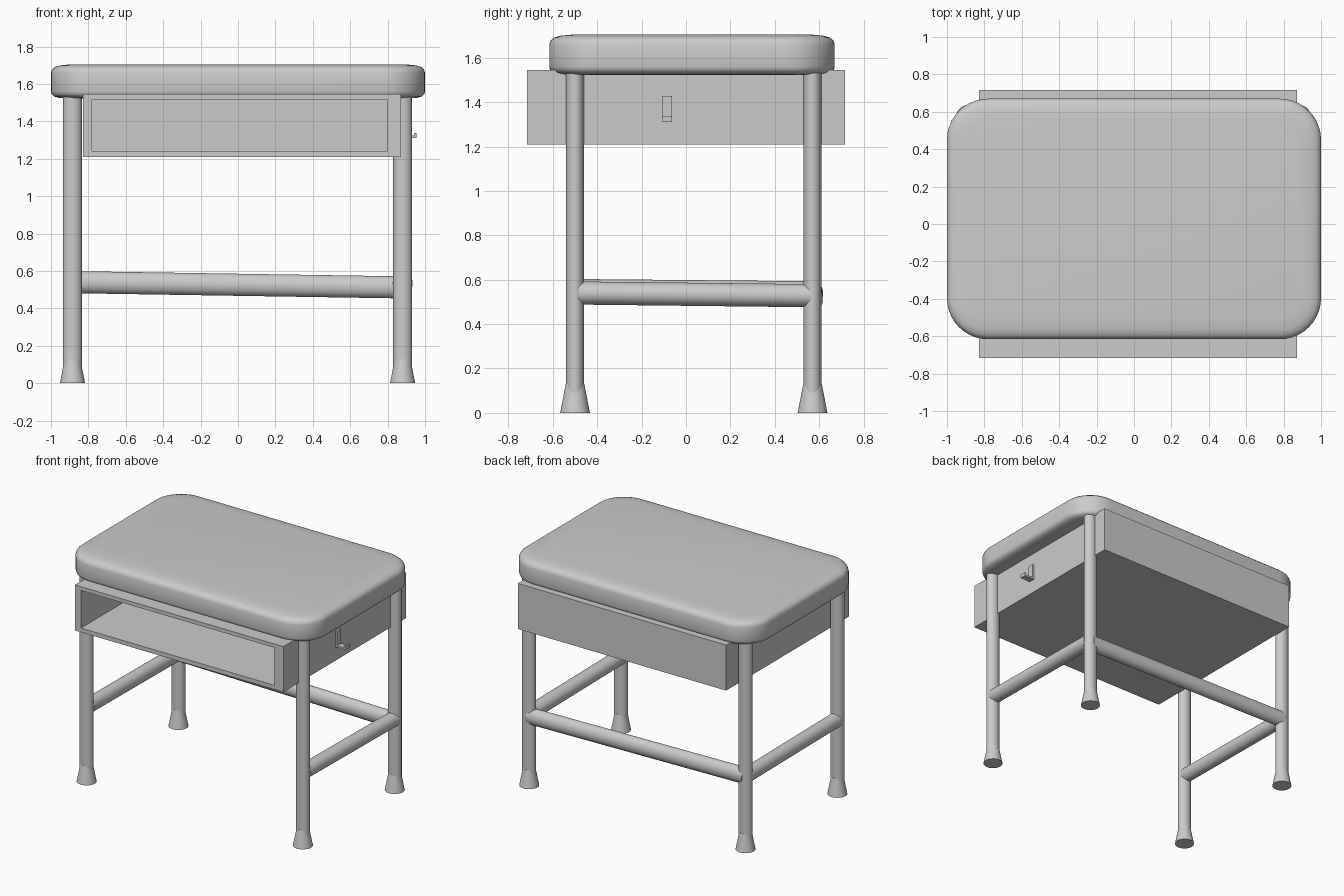
import bpy, bmesh, math
from mathutils import Vector, Matrix

if "Cube" in bpy.data.objects:
    bpy.data.objects.remove(bpy.data.objects["Cube"])


def make_object(name, bm, smooth=False):
    bmesh.ops.recalc_face_normals(bm, faces=bm.faces[:])
    mesh = bpy.data.meshes.new(name)
    bm.to_mesh(mesh)
    bm.free()
    obj = bpy.data.objects.new(name, mesh)
    bpy.context.collection.objects.link(obj)
    if smooth:
        bpy.ops.object.select_all(action='DESELECT')
        obj.select_set(True)
        bpy.context.view_layer.objects.active = obj
        bpy.ops.object.shade_smooth_by_angle(angle=math.radians(40))
    return obj


def loft(rings):
    """Skin a stack of closed rings and cap both ends."""
    bm = bmesh.new()
    loops = [[bm.verts.new(p) for p in ring] for ring in rings]
    n = len(loops[0])
    for a, b in zip(loops, loops[1:]):
        for i in range(n):
            j = (i + 1) % n
            bm.faces.new((a[i], a[j], b[j], b[i]))
    bm.faces.new(loops[0])
    bm.faces.new(loops[-1])
    return bm


def rod(name, start, end, r_side, r_up, r_side2=None, r_up2=None, n=32):
    """Elliptical rod between two points, optionally tapered."""
    start, end = Vector(start), Vector(end)
    d = (end - start).normalized()
    if abs(d.z) > 0.9:
        side, up = Vector((1, 0, 0)), Vector((0, 1, 0))
    else:
        side, up = d.cross(Vector((0, 0, 1))).normalized(), Vector((0, 0, 1))

    def ring(c, a, b):
        return [c + side * a * math.cos(t) + up * b * math.sin(t)
                for t in (2 * math.pi * i / n for i in range(n))]
    rings = [ring(start, r_side, r_up), ring(end, r_side2 or r_side, r_up2 or r_up)]
    return make_object(name, loft(rings), True)


def rounded_rect(inset, z, hx=1.0, hy=0.643, cy=0.027, r=0.22, n=10):
    pts = []
    for k, (sx, sy) in enumerate(((1, 1), (-1, 1), (-1, -1), (1, -1))):
        for i in range(n + 1):
            t = math.pi / 2 * (k + i / n)
            pts.append((sx * (hx - r) + (r - inset) * math.cos(t),
                        cy + sy * (hy - r) + (r - inset) * math.sin(t), z))
    return pts


# Tabletop: softly rounded slab
profile = [(0.10, 1.522), (0.045, 1.525), (0.016, 1.533), (0.004, 1.545), (0, 1.56),
           (0, 1.66), (0.006, 1.677), (0.022, 1.691), (0.05, 1.699), (0.11, 1.705)]
make_object("tabletop", loft([rounded_rect(i, z) for i, z in profile]), True)

# Storage box, open at the front
bm = bmesh.new()
bmesh.ops.create_cube(bm, size=1, matrix=Matrix.Translation((0.021, 0, 1.377))
                      @ Matrix.Diagonal((1.70, 1.432, 0.336, 1)))
front = min(bm.faces, key=lambda f: f.calc_center_median().y)
bmesh.ops.inset_individual(bm, faces=[front], thickness=0.02)
for v in front.verts:
    v.co.x = -0.78 if v.co.x < 0 else 0.80
    v.co.z = 1.24 if v.co.z < 1.377 else 1.517
inner = bmesh.ops.extrude_discrete_faces(bm, faces=[front])["faces"][0]
for v in inner.verts:
    v.co.y = 0.66
make_object("storage_box", bm)

# Legs and flared feet
XL, XR, YF, YB = -0.885, 0.88, -0.5, 0.57
for side, x in (("left", XL), ("right", XR)):
    for end, y in (("front", YF), ("back", YB)):
        rod(f"{end}_{side}_leg", (x, y, 0.02), (x, y, 1.56), 0.05, 0.04)
        rod(f"{end}_{side}_foot", (x, y, 0), (x, y, 0.13), 0.067, 0.067, 0.042, 0.042)

# Stretchers between the legs
rod("left_stretcher", (XL, YF + 0.015, 0.55), (XL, YB, 0.54), 0.05, 0.053)
rod("right_stretcher", (XR, YF + 0.015, 0.54), (XR, YB - 0.01, 0.528), 0.053, 0.052)
rod("back_stretcher", (XL, YB, 0.54), (XR, YB, 0.512), 0.047, 0.059)

# Bag hook on the right side: J outline extruded across its width
outline = [(0.86, 1.31), (0.955, 1.31), (0.955, 1.338), (0.942, 1.338),
           (0.942, 1.323), (0.885, 1.323), (0.885, 1.428), (0.86, 1.428)]
make_object("bag_hook", loft([[(x, y, z) for x, z in outline] for y in (-0.108, -0.062)]))
